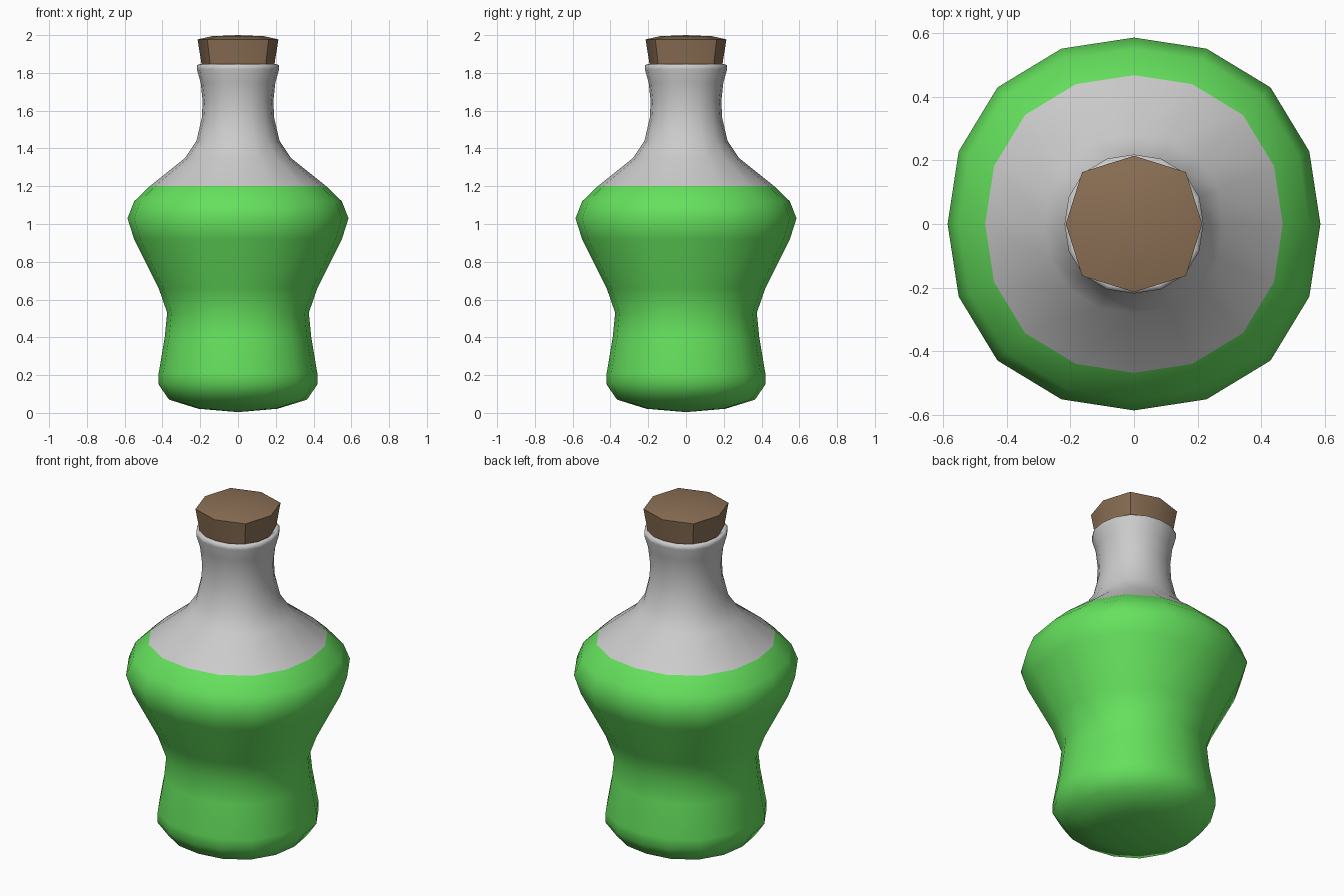
import bpy, bmesh, math

if "Cube" in bpy.data.objects:
    bpy.data.objects.remove(bpy.data.objects["Cube"])


def material(name, rgb):
    m = bpy.data.materials.new(name)
    m.diffuse_color = (*rgb, 1)
    m.use_nodes = True
    m.node_tree.nodes["Principled BSDF"].inputs["Base Color"].default_value = m.diffuse_color
    return m


def lathe(name, profile, sides, mat=None, square=0.018, angle=180):
    """Revolve (radius, z) points; 'square' swells the diagonals slightly."""
    bm = bmesh.new()
    rings = []
    for r, z in profile:
        if r == 0:
            rings.append([bm.verts.new((0, 0, z))] * sides)
            continue
        ring = []
        for i in range(sides):
            a = 2 * math.pi * i / sides
            k = r * (1 + square * (1 - math.cos(4 * a)))
            ring.append(bm.verts.new((k * math.cos(a), k * math.sin(a), z)))
        rings.append(ring)
    for low, high in zip(rings, rings[1:]):
        for i in range(sides):
            j = (i + 1) % sides
            corners = list(dict.fromkeys((low[i], low[j], high[j], high[i])))
            bm.faces.new(corners)
    bmesh.ops.recalc_face_normals(bm, faces=bm.faces)
    mesh = bpy.data.meshes.new(name)
    bm.to_mesh(mesh)
    bm.free()
    obj = bpy.data.objects.new(name, mesh)
    bpy.context.collection.objects.link(obj)
    if mat:
        mesh.materials.append(mat)
    bpy.ops.object.select_all(action='DESELECT')
    obj.select_set(True)
    bpy.context.view_layer.objects.active = obj
    bpy.ops.object.shade_smooth_by_angle(angle=math.radians(angle))
    return obj


# Body profile shared by the glass and the liquid
lower = [(0, 0.004), (0.21, 0.022), (0.365, 0.07), (0.42, 0.15), (0.42, 0.21),
         (0.388, 0.4), (0.375, 0.53), (0.42, 0.66), (0.55, 0.92),
         (0.585, 1.03), (0.55, 1.12), (0.467, 1.2)]
upper = [(0.28, 1.35), (0.22, 1.44), (0.192, 1.56), (0.187, 1.65),
         (0.198, 1.75), (0.218, 1.82), (0.218, 1.84), (0.2, 1.848),
         (0.18, 1.83), (0.17, 1.68)]

# Glass bottle, tucked just inside the liquid surface up to the fill line
inner = [(max(r - 0.005, 0), z + 0.004) for r, z in lower[:-1]]
lathe("glass_bottle", inner + [lower[-1]] + upper, 16)

# Green liquid, filled to a level surface
liquid = lathe("liquid", lower, 16, material("green", (0.13, 0.75, 0.11)))

# Tapered eight-sided cork with a slightly domed top
lathe("cork", [(0, 1.7), (0.172, 1.7), (0.192, 1.84), (0.214, 1.977),
               (0.14, 1.994), (0.0, 2.0)],
      8, material("cork_brown", (0.26, 0.16, 0.09)), 0.038, 35)
